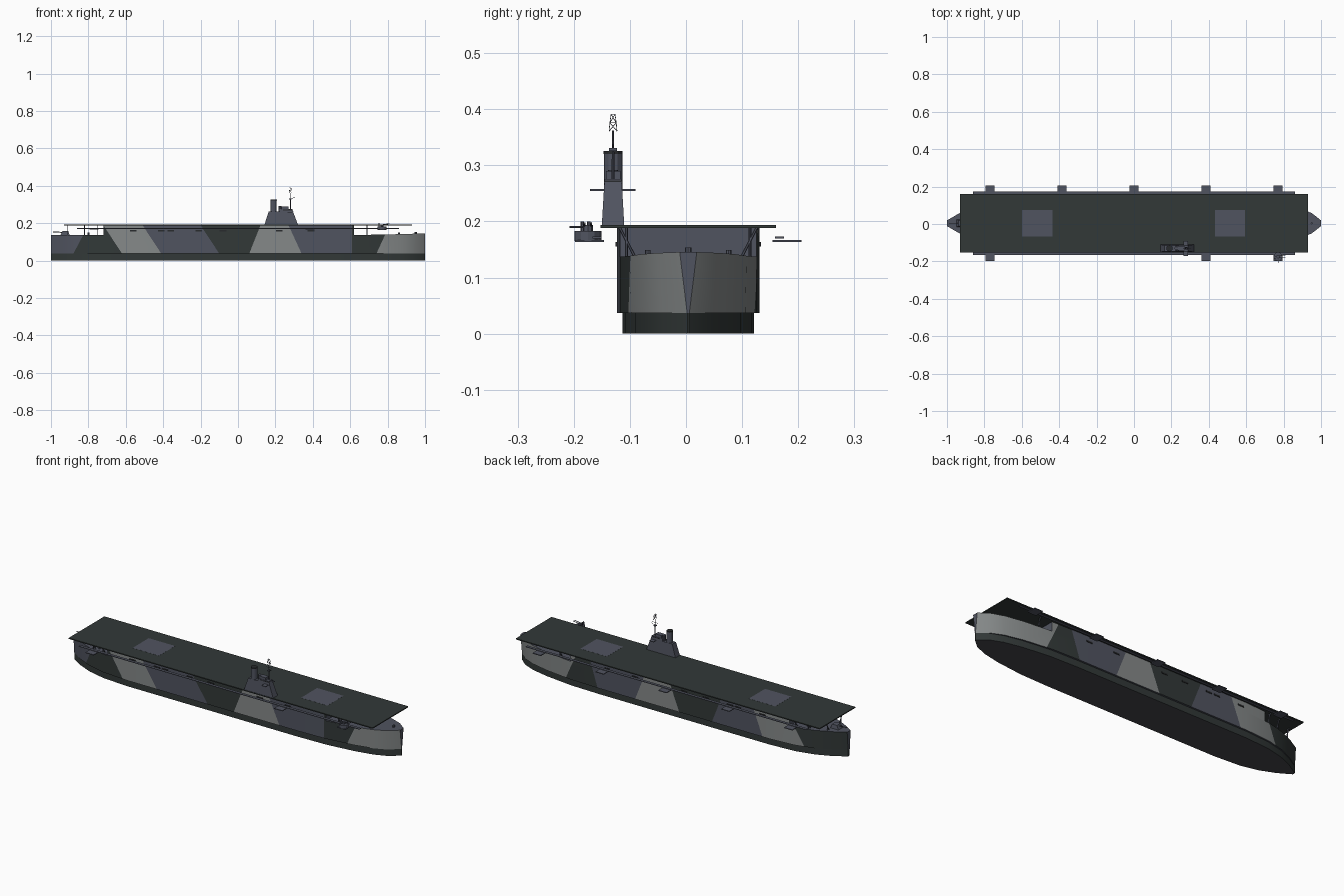
import bpy, bmesh, math
from mathutils import Vector, Matrix

cube = bpy.data.objects.get("Cube")
if cube:
    bpy.data.objects.remove(cube)

CY = 0.004  # centreline of the hull


def material(name, rgb):
    m = bpy.data.materials.new(name)
    m.use_nodes = True
    m.diffuse_color = (*rgb, 1)
    m.node_tree.nodes["Principled BSDF"].inputs["Base Color"].default_value = (*rgb, 1)
    return m


DARK = material("dark green grey", (0.032, 0.040, 0.039))
SLATE = material("slate blue", (0.081, 0.088, 0.117))
LIGHT = material("light grey", (0.235, 0.25, 0.25))
BLACK = material("near black", (0.022, 0.024, 0.026))
BOTTOM = material("bottom grey", (0.060, 0.062, 0.072))
CAMO = [DARK, SLATE, LIGHT]


class Part:
    """Collects simple solids into one named object."""

    def __init__(self, name, *mats):
        self.name, self.mats, self.bm = name, mats, bmesh.new()

    def box(self, x0, x1, y0, y1, z0, z1, inset=(0, 0, 0)):
        # inset narrows the top at the aft end, fore end and both sides
        a, f, s = inset
        low = [(x0, y0), (x1, y0), (x1, y1), (x0, y1)]
        high = [(x0 + a, y0 + s), (x1 - f, y0 + s), (x1 - f, y1 - s), (x0 + a, y1 - s)]
        self.loft([[(*p, z0) for p in low], [(*p, z1) for p in high]])
        return self

    def loft(self, rings):
        rows = [[self.bm.verts.new(p) for p in r] for r in rings]
        n = len(rows[0])
        for a, b in zip(rows, rows[1:]):
            for i in range(n):
                self.bm.faces.new((a[i], a[(i + 1) % n], b[(i + 1) % n], b[i]))
        self.bm.faces.new(rows[0][::-1])
        self.bm.faces.new(rows[-1])
        bmesh.ops.recalc_face_normals(self.bm, faces=self.bm.faces)

    def drop_hidden(self, up, down):
        # opens the horizontal sides that another part covers completely
        gone = [f for f in self.bm.faces
                if (up and f.normal.z > 0.9) or (down and f.normal.z < -0.9)]
        bmesh.ops.delete(self.bm, geom=gone, context='FACES')

    def rod(self, p, q, r, sides=6, r2=None):
        p, q = Vector(p), Vector(q)
        turn = (q - p).to_track_quat('Z', 'Y').to_matrix().to_4x4()
        bmesh.ops.create_cone(self.bm, cap_ends=True, segments=sides, radius1=r,
                              radius2=r if r2 is None else r2, depth=(q - p).length,
                              matrix=Matrix.Translation((p + q) / 2) @ turn)
        return self

    def done(self, smooth=False):
        me = bpy.data.meshes.new(self.name)
        self.bm.to_mesh(me)
        self.bm.free()
        for m in self.mats:
            me.materials.append(m)
        ob = bpy.data.objects.new(self.name, me)
        bpy.context.collection.objects.link(ob)
        if smooth:
            bpy.ops.object.select_all(action='DESELECT')
            ob.select_set(True)
            bpy.context.view_layer.objects.active = ob
            bpy.ops.object.shade_smooth_by_angle(angle=math.radians(30))


# Hull plan: x and width fraction at the top and at the waterline
PLAN = [(-1, .12, .06), (-.93, .44, .42), (-.85, .72, .71), (-.75, .91, .91), (-.6, 1, 1),
        (.45, 1, 1), (.62, .96, .96), (.78, .82, .80), (.88, .65, .62), (.95, .43, .38),
        (1, .12, .015)]
BEAM = 0.127


def width(x):
    for (a, wa, _), (b, wb, _) in zip(PLAN, PLAN[1:]):
        if a <= x <= b:
            return BEAM * (wa + (wb - wa) * (x - a) / (b - a))


def sheer(x):
    return 0.137 + 0.03 * max(0, x - 0.72)


def ring(x, low, high, z0, z1):
    return [(x, CY - low, z0), (x, CY + low, z0), (x, CY + high, z1), (x, CY - high, z1)]


# Camouflage bands: edges as (x at the waterline, x at the deck), colours aft to fore
BANDS = {
    -1: ([(-.88, -.80), (-.62, -.72), (-.41, -.51), (-.10, -.20), (.06, .12), (.34, .27),
          (.61, .61), (.74, .81)], [1, 0, 2, 1, 0, 2, 1, 0, 2]),
    1: ([(-.80, -.72), (-.56, -.50), (-.25, -.31), (-.05, .01), (.22, .16), (.45, .50),
         (.65, .58)], [0, 2, 1, 0, 2, 1, 0, 2]),
}
Z0, Z1 = 0.037, 0.189


def paint(part):
    bm = part.bm

    def sides(s):
        return [f for f in bm.faces if f.normal.y * s > 0.3 and abs(f.normal.z) < 0.8]

    for f in bm.faces:
        f.material_index = 1
    for s, (edges, colours) in BANDS.items():
        for a, b in edges:
            faces = sides(s)
            geom = faces + list({e for f in faces for e in f.edges}) + \
                list({v for f in faces for v in f.verts})
            bmesh.ops.bisect_plane(bm, geom=geom, plane_co=(a, 0, Z0),
                                   plane_no=(Z1 - Z0, 0, a - b))
        for f in sides(s):
            c = f.calc_center_median()
            t = (c.z - Z0) / (Z1 - Z0)
            f.material_index = colours[sum(c.x > a + (b - a) * t for a, b in edges)]
    part.done(smooth=True)


# Hull above the waterline, and the hangar that stands on it
hull = Part("hull", *CAMO)
hull.loft([ring(x, BEAM * lo, BEAM * hi, Z0, sheer(x)) for x, hi, lo in PLAN])
paint(hull)
hangar = Part("hangar", *CAMO)
hangar.loft([ring(x, width(x), width(x), .137, Z1) for x in (-.72, -.6, .45, .62)])
hangar.drop_hidden(True, True)
paint(hangar)

# Lower hull with a paler flat bottom
keel = Part("lower_hull", DARK, BOTTOM)
keel.loft([ring(x, .117 * lo, .117 * lo, 0, Z0) for x, hi, lo in PLAN])
keel.drop_hidden(True, False)
for f in keel.bm.faces:
    f.material_index = int(f.normal.z < -0.9)
keel.done(smooth=True)

# Flight deck and lifts
Part("flight_deck", DARK).box(-.93, .93, -.152, .16, .188, .1935).done()
for name, x in (("aft_lift", -.518), ("forward_lift", .513)):
    Part(name, SLATE).box(x - .081, x + .081, -.067, .075, .193, .194).done()

# Side catwalks, gun platforms and stowed rafts
for s, name, spots in ((1, "left", (-.77, -.385, 0, .385, .77)), (-1, "right", (-.77, .385, .77))):
    walk = Part(name + "_catwalk", SLATE)
    walk.box(-.86, .86, *sorted((CY + s * .155, CY + s * .171)), .170, .173).done()
    pads = Part(name + "_gun_platforms", SLATE)
    for x in spots:
        pads.box(x - .025, x + .025, *sorted((CY + s * .15, CY + s * .202)), .163, .167)
    pads.done()
    rafts = Part(name + "_rafts", BLACK)
    for x in (-.56, -.41, -.36, -.21, -.08, .22, .39):
        rafts.box(x - .018, x + .018, *sorted((CY + s * .123, CY + s * .130)), .155, .163)
    rafts.done()

# Gun tub on the forward right platform
tub = Part("gun_tub", SLATE)
tub.rod((.77, -.175, .165), (.77, -.175, .183), .024, 12)
tub.rod((.77, -.175, .183), (.77, -.175, .194), .009, 8)
for y in (-.181, -.169):
    tub.rod((.765, y, .191), (.81, y, .197), .0018)
    tub.rod((.755, y - .004, .183), (.755, y - .004, .200), .003)
tub.rod((.77, -.175, .190), (.77, -.208, .190), .0015)
tub.done()

# Struts that carry the deck overhangs
struts = Part("deck_struts", SLATE)
for x in (-.91, -.82, -.75, .69):
    for s in (-1, 1):
        w = width(x) - .004
        struts.rod((x, CY + s * w, .135), (x, CY + s * w, .189), .0025)
        struts.rod((x, CY + s * (w - .015), .137), (x, CY + s * (w + .012), .189), .0025)
struts.done()

# Mooring deck fittings and the stern gun
fit = Part("deck_fittings", SLATE)
for x in (-.8, .86):
    for s in (-1, 1):
        fit.rod((x, CY + s * .072, .136), (x, CY + s * .072, .149), .005, 8)
fit.rod((.95, CY, .137), (.95, CY, .154), .006, 8)
fit.done()
gun = Part("stern_gun", SLATE)
gun.box(-.95, -.90, CY - .02, CY + .02, .136, .158, (.012, .008, .004))
gun.rod((-.93, CY, .150), (-.99, CY, .154), .0025)
gun.done()

# Island with bridge, funnel and lookout platform
island = Part("island", SLATE)
island.box(.142, .32, -.150, -.110, .193, .262, (.022, .026, .004))
island.box(.222, .296, -.146, -.114, .260, .276, (.004, .006, .001))
island.box(.232, .270, -.143, -.117, .275, .290)
island.box(.264, .288, -.171, -.090, .2545, .2575)
island.done()
funnel = Part("funnel", SLATE)
funnel.rod((.19, -.13, .258), (.19, -.13, .324), .0165, 12)
funnel.rod((.225, -.13, .258), (.225, -.13, .292), .009, 10)
funnel.done()
trim = Part("island_trim", BLACK)
trim.rod((.19, -.13, .320), (.19, -.13, .3255), .0172, 12)
trim.box(.24, .292, -.1465, -.1135, .269, .273)
trim.done()

# Mast with yards and a lattice aerial
mast = Part("mast", SLATE)
mast.rod((.28, -.13, .27), (.28, -.13, .362), .003, 8, .0015)
mast.box(.274, .286, -.137, -.123, .326, .331)
mast.rod((.262, -.13, .345), (.298, -.13, .345), .001, 4)
mast.rod((.28, -.13, .33), (.305, -.13, .338), .001, 4)
levels = [(.361, .010), (.376, .008), (.391, .005)]
for (za, a), (zb, b) in zip(levels, levels[1:]):
    for i in range(4):
        t, u = i * math.pi / 2 + math.pi / 4, (i + 1) * math.pi / 2 + math.pi / 4
        p, q, r = [(.28 + k * math.cos(v), -.13 + k * math.sin(v), z)
                   for k, v, z in ((a, t, za), (b, t, zb), (b, u, zb))]
        for m, n in ((p, q), (p, r), (q, r)):
            mast.rod(m, n, .0006, 4)
mast.done()
